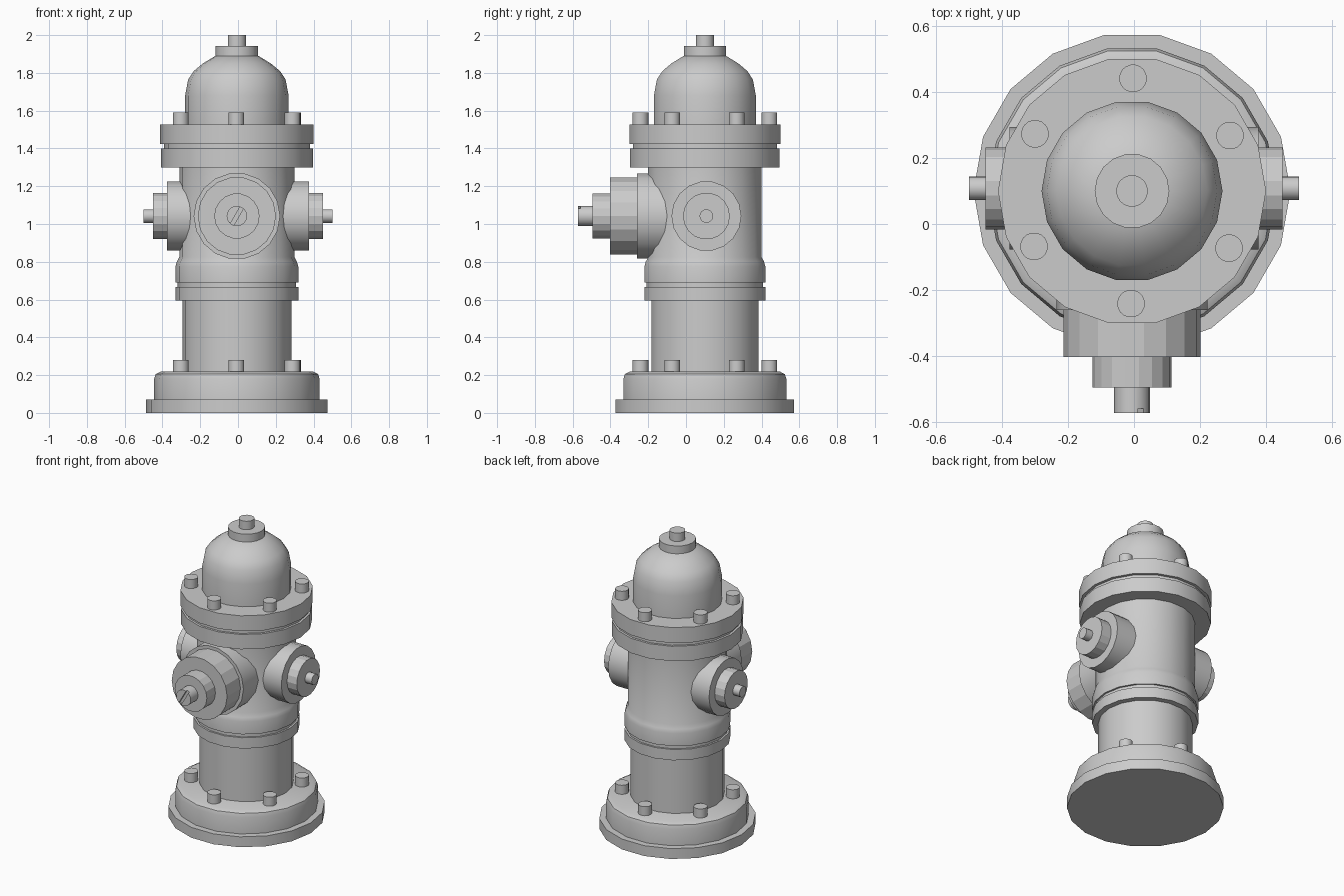
import bpy, bmesh, math
from mathutils import Vector, Matrix

if "Cube" in bpy.data.objects:
    bpy.data.objects.remove(bpy.data.objects["Cube"])

CX, CY, OUT_Z = -0.006, 0.10, 1.042   # body axis and outlet height


def lathe(name, profile, origin=(CX, CY, 0), axis=(0, 0, 1), sides=18, smooth=True):
    """Closed solid of revolution from (radius, height) points."""
    bm = bmesh.new()
    rings = [[bm.verts.new((r * math.cos(2 * math.pi * i / sides),
                            r * math.sin(2 * math.pi * i / sides), h))
              for i in range(sides)] for r, h in profile]
    for a, b in zip(rings, rings[1:]):
        for i in range(sides):
            j = (i + 1) % sides
            bm.faces.new((a[i], a[j], b[j], b[i]))
    bm.faces.new(rings[0][::-1])
    bm.faces.new(rings[-1])
    bm.normal_update()
    for f in bm.faces:
        f.smooth = smooth
    for e in bm.edges:
        e.smooth = e.calc_face_angle(0) < math.radians(32)
    rot = Vector(axis).to_track_quat('Z', 'Y').to_matrix().to_4x4()
    bm.transform(Matrix.Translation(origin) @ rot)
    me = bpy.data.meshes.new(name)
    bm.to_mesh(me)
    bm.free()
    ob = bpy.data.objects.new(name, me)
    bpy.context.collection.objects.link(ob)
    return ob


# Base: foot plate and rounded step
lathe("base_plate", [(0.48, 0), (0.48, 0.07), (0.43, 0.07)])
lathe("base_step", [(0.438, 0.06), (0.438, 0.18), (0.43, 0.205), (0.405, 0.218)])

# Lower column with its ring
lathe("lower_column", [(0.288, 0.2), (0.288, 0.6)])
lathe("column_ring", [(0.325, 0.594), (0.325, 0.667)])
lathe("ring_gap", [(0.313, 0.66), (0.313, 0.70)])

# Barrel with flared skirt
lathe("barrel", [(0.325, 0.69), (0.325, 0.775), (0.318, 0.80), (0.305, 0.825), (0.305, 1.31)])

# Paired flanges under the bonnet
lathe("lower_flange", [(0.402, 1.30), (0.402, 1.40)])
lathe("flange_gap", [(0.387, 1.39), (0.387, 1.43)])
lathe("upper_flange", [(0.406, 1.424), (0.406, 1.528)])

# Domed bonnet, cap and operating nut
lathe("bonnet", [(0.274, 1.52), (0.274, 1.68), (0.258, 1.765), (0.228, 1.81),
                 (0.18, 1.85), (0.114, 1.89)])
lathe("bonnet_cap", [(0.113, 1.88), (0.113, 1.943)])
lathe("operating_nut", [(0.048, 1.93), (0.048, 2.0)])

# Bolt circles on base and flange
for label, z in (("base", 0.21), ("flange", 1.52)):
    for k in range(6):
        a = math.radians(29.5 + 60 * k)
        pos = (CX + 0.341 * math.cos(a), CY + 0.341 * math.sin(a), z)
        lathe(f"{label}_bolt_{k + 1}", [(0.042, 0), (0.042, 0.069)], pos)

# Side outlets
for side, s in (("left", -1), ("right", 1)):
    o, d = (0, CY + 0.008, OUT_Z), (s, 0, 0)
    lathe(f"{side}_outlet", [(0.185, 0.18), (0.185, 0.377)], o, d)
    lathe(f"{side}_outlet_cap", [(0.124, 0.36), (0.124, 0.45)], o, d, smooth=False)
    lathe(f"{side}_outlet_nut", [(0.036, 0.44), (0.036, 0.50)], o, d)

# Front hose outlet
o, d = (CX, 0, OUT_Z), (0, -1, 0)
lathe("front_outlet", [(0.229, 0.07), (0.229, 0.26)], o, d)
lathe("front_outlet_collar", [(0.207, 0.25), (0.207, 0.403)], o, d, smooth=False)
lathe("front_outlet_cap", [(0.12, 0.39), (0.12, 0.495)], o, d, smooth=False)
nut = lathe("front_outlet_nut", [(0.054, 0.48), (0.054, 0.573)], o, d)

# Tilted slot in the front nut
bpy.ops.mesh.primitive_cube_add(size=1, location=(CX, -0.573, OUT_Z),
                                rotation=(0, math.radians(-60), 0))
cutter = bpy.context.object
cutter.name = "slot_cutter"
cutter.scale = (0.2, 0.03, 0.02)
cutter.hide_render = True
cutter.display_type = 'WIRE'
mod = nut.modifiers.new("slot", 'BOOLEAN')
mod.operation, mod.solver, mod.object = 'DIFFERENCE', 'EXACT', cutter
bpy.context.view_layer.objects.active = nut
bpy.ops.object.modifier_apply(modifier="slot")
bpy.data.objects.remove(cutter)
